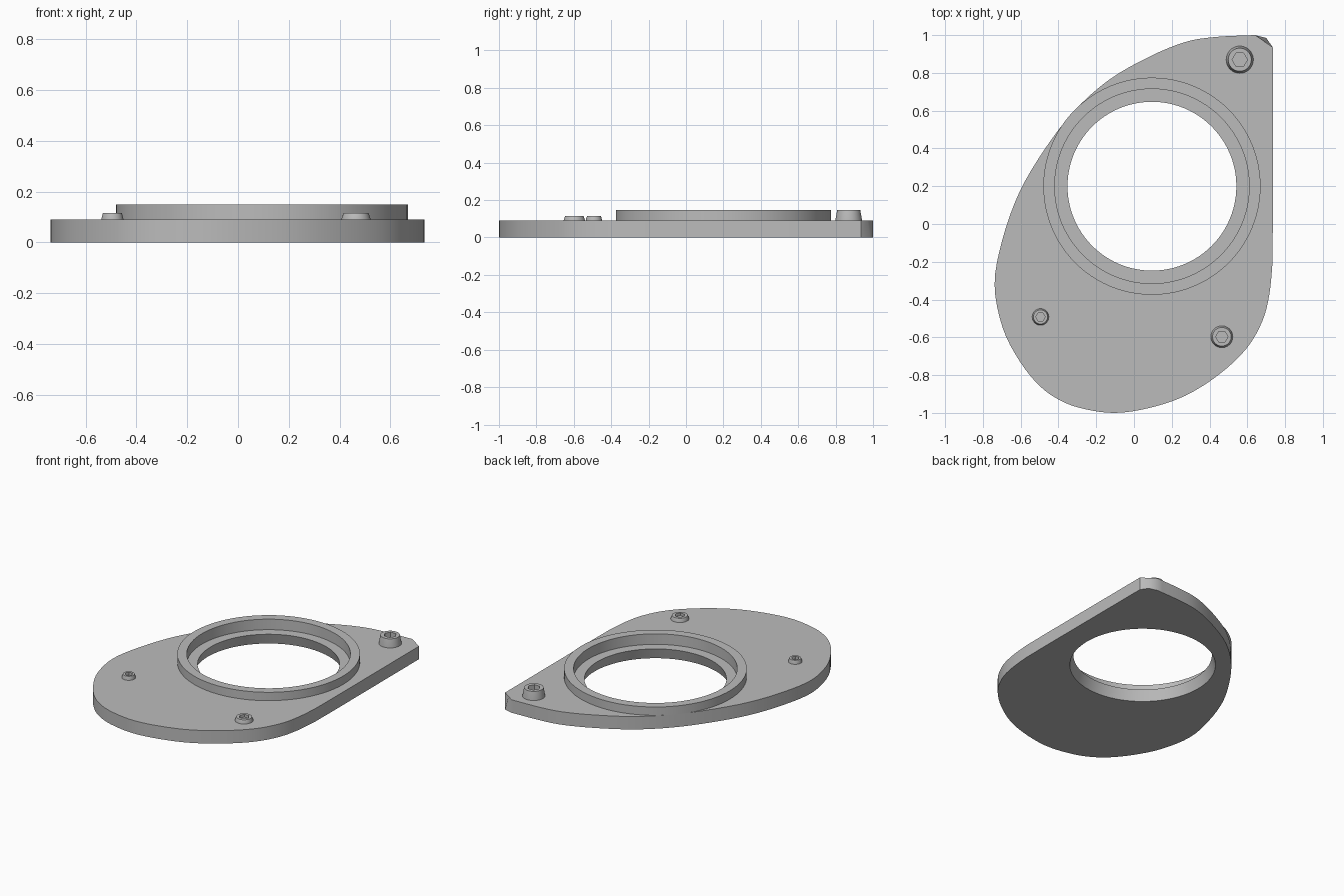
import bpy, bmesh
from math import cos, sin, pi
from mathutils import Vector

cube = bpy.data.objects.get("Cube")
if cube:
    bpy.data.objects.remove(cube, do_unlink=True)

grey = bpy.data.materials.new("plain_grey")
grey.use_nodes = True
grey.diffuse_color = (0.5, 0.5, 0.5, 1)
grey.node_tree.nodes["Principled BSDF"].inputs["Base Color"].default_value = (0.5, 0.5, 0.5, 1)

PLATE_TOP = 0.09
BORE = (0.095, 0.2)


def make_object(name, bm):
    bmesh.ops.remove_doubles(bm, verts=bm.verts, dist=1e-5)
    bmesh.ops.recalc_face_normals(bm, faces=bm.faces)
    mesh = bpy.data.meshes.new(name)
    bm.to_mesh(mesh)
    bm.free()
    mesh.materials.append(grey)
    obj = bpy.data.objects.new(name, mesh)
    bpy.context.collection.objects.link(obj)
    return obj


def activate(obj):
    bpy.ops.object.select_all(action='DESELECT')
    obj.select_set(True)
    bpy.context.view_layer.objects.active = obj


def smooth(obj):
    activate(obj)
    bpy.ops.object.shade_smooth_by_angle(angle=pi / 6)


def revolve(name, centre, profile, segments, closed=False):
    """Turn (radius, z, is_hex) points about a vertical axis; hex rings get six flat sides."""
    bm = bmesh.new()
    rings = []
    for radius, z, is_hex in profile:
        ring = []
        for i in range(segments):
            a = 2 * pi * i / segments
            r = radius
            if is_hex:
                r *= cos(pi / 6) / cos(a % (pi / 3) - pi / 6)
            ring.append(bm.verts.new((centre[0] + r * cos(a), centre[1] + r * sin(a), z)))
        rings.append(ring)
    pairs = list(zip(rings, rings[1:]))
    if closed:
        pairs.append((rings[-1], rings[0]))
    else:
        bm.faces.new(rings[0])
        bm.faces.new(rings[-1])
    for lower, upper in pairs:
        for i in range(segments):
            j = (i + 1) % segments
            bm.faces.new((lower[i], lower[j], upper[j], upper[i]))
    return make_object(name, bm)


def spline(points, steps):
    """Catmull-Rom curve through the points, with the ends repeated."""
    pts = [Vector(p) for p in points]
    pts = [pts[0]] + pts + [pts[-1]]
    out = []
    for a, b, c, d in zip(pts, pts[1:], pts[2:], pts[3:]):
        for s in range(steps):
            t = s / steps
            out.append(0.5 * (2 * b + (c - a) * t + (2 * a - 5 * b + 4 * c - d) * t ** 2
                              + (3 * b - a - 3 * c + d) * t ** 3))
    return out + [pts[-1]]


# Plate: teardrop outline with a clipped back corner
outline = spline([
    (0.64, 1.0), (0.43, 0.99), (0.27, 0.963), (0.08, 0.885), (-0.13, 0.765),
    (-0.315, 0.6), (-0.47, 0.4), (-0.606, 0.17), (-0.696, -0.08), (-0.738, -0.32),
    (-0.695, -0.55), (-0.606, -0.725), (-0.5, -0.857), (-0.385, -0.937),
    (-0.26, -0.98), (-0.1, -1.0), (0.08, -0.974), (0.27, -0.91), (0.45, -0.797),
    (0.595, -0.66), (0.68, -0.513), (0.717, -0.37), (0.733, -0.21)], 4)
outline += [Vector((0.735, 0.0)), Vector((0.735, 0.935))]
bm = bmesh.new()
bottom = [bm.verts.new((p.x, p.y, 0)) for p in outline + [Vector((0.7, 0.985))]]
top = [bm.verts.new((p.x, p.y, PLATE_TOP)) for p in outline + [Vector((0.686, 0.969))]]
bm.faces.new(bottom)
bm.faces.new(top)
for i in range(len(top)):
    j = (i + 1) % len(top)
    bm.faces.new((bottom[i], bottom[j], top[j], top[i]))
plate = make_object("plate", bm)

# Bore: tapered through hole under a wider recess
cutter = revolve("bore_cutter", BORE, [
    (0.473, -0.01, False), (0.447, 0.075, False),
    (0.515, 0.075, False), (0.515, 0.12, False)], 96)
cutter.hide_render = True
cut = plate.modifiers.new("bore", 'BOOLEAN')
cut.operation = 'DIFFERENCE'
cut.solver = 'EXACT'
cut.object = cutter
activate(plate)
bpy.ops.object.modifier_apply(modifier=cut.name)
bpy.data.objects.remove(cutter, do_unlink=True)
smooth(plate)

# Raised collar around the bore
smooth(revolve("collar", BORE, [
    (0.515, PLATE_TOP, False), (0.575, PLATE_TOP, False),
    (0.575, 0.148, False), (0.515, 0.148, False)], 96, closed=True))

# Socket-head bolts: tapered heads with hexagonal sockets
for name, centre, radius, height in (
        ("back_bolt", (0.56, 0.87), 0.072, 0.148),
        ("front_left_bolt", (0.465, -0.597), 0.058, 0.115),
        ("front_right_bolt", (-0.495, -0.492), 0.044, 0.115)):
    floor = PLATE_TOP + 0.25 * (height - PLATE_TOP)
    smooth(revolve(name, centre, [
        (radius, PLATE_TOP - 0.01, False), (radius, PLATE_TOP, False),
        (radius * 0.85, height, False), (radius * 0.56, height, True),
        (radius * 0.56, floor, True)], 36))
